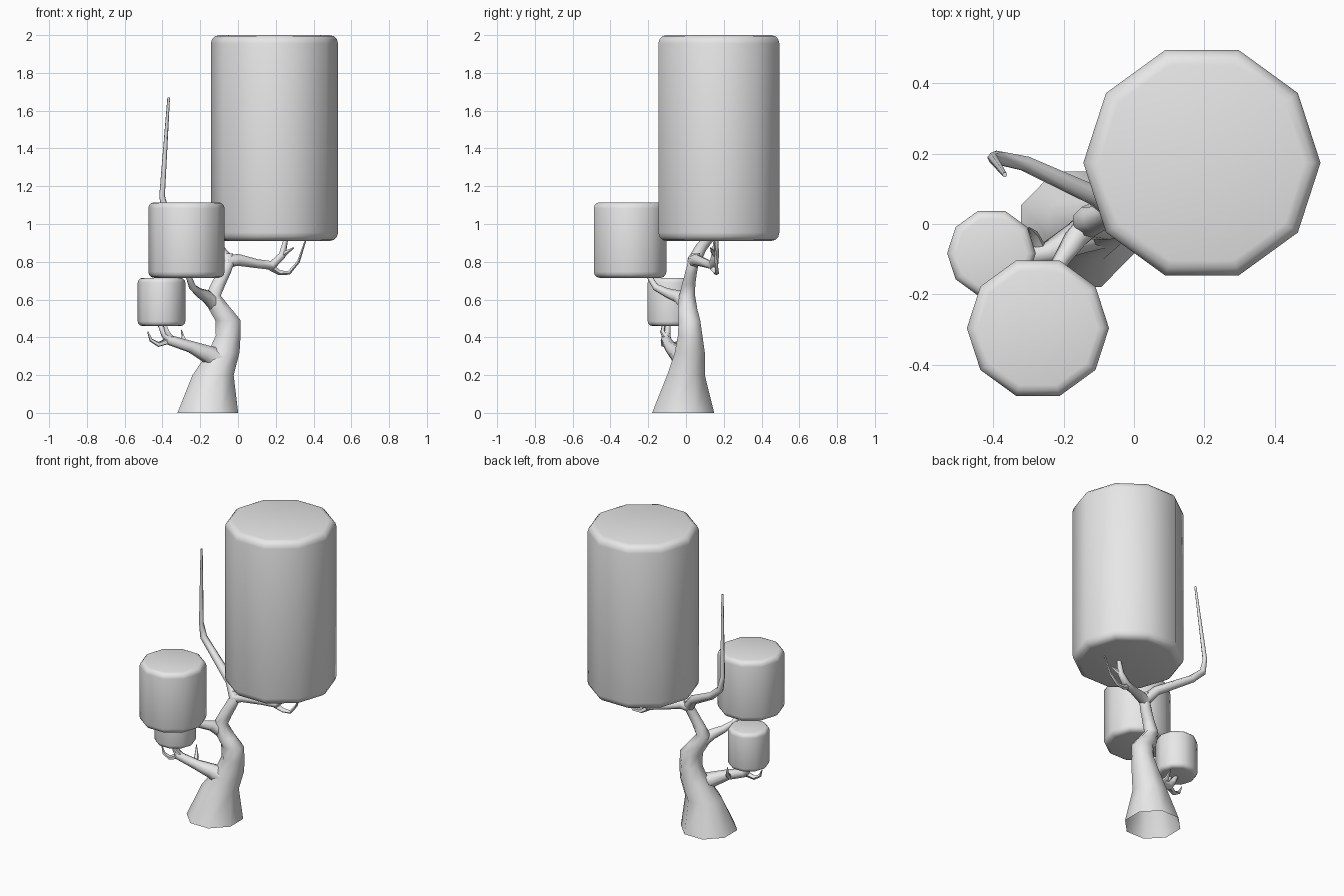
import bpy, bmesh
from math import cos, sin, pi, radians
from mathutils import Vector

cube = bpy.data.objects.get("Cube")
if cube:
    bpy.data.objects.remove(cube, do_unlink=True)

grey = bpy.data.materials.new("plain_grey")
grey.use_nodes = True
grey.diffuse_color = (0.8, 0.8, 0.8, 1)
grey.node_tree.nodes["Principled BSDF"].inputs["Base Color"].default_value = (0.8, 0.8, 0.8, 1)


def finish(name, bm, angle):
    bmesh.ops.recalc_face_normals(bm, faces=bm.faces)
    mesh = bpy.data.meshes.new(name)
    bm.to_mesh(mesh)
    bm.free()
    mesh.materials.append(grey)
    obj = bpy.data.objects.new(name, mesh)
    bpy.context.collection.objects.link(obj)
    bpy.ops.object.select_all(action="DESELECT")
    obj.select_set(True)
    bpy.context.view_layer.objects.active = obj
    bpy.ops.object.shade_smooth_by_angle(angle=radians(angle))
    return obj


def bridge(bm, rings):
    for low, high in zip(rings, rings[1:]):
        n = len(low)
        for i in range(n):
            bm.faces.new((low[i], low[(i + 1) % n], high[(i + 1) % n], high[i]))


def canopy(name, x, y, bottom, top, radius, bevel):
    """Ten-sided drum with rounded rims."""
    bm = bmesh.new()
    steps = [k * pi / 6 for k in range(4)]
    profile = [(radius - bevel + bevel * sin(a), bottom + bevel - bevel * cos(a)) for a in steps]
    profile += [(r, top + bottom - z) for r, z in reversed(profile)]
    rings = [[bm.verts.new((x + r * cos(i * pi / 5), y + r * sin(i * pi / 5), z))
              for i in range(10)] for r, z in profile]
    bridge(bm, rings)
    bm.faces.new(rings[0])
    bm.faces.new(rings[-1])
    return finish(name, bm, 40)


def branch(name, points, radii, sides=6):
    """Tapering tube swept along a path."""
    bm = bmesh.new()
    pts = [Vector(p) for p in points]
    side = None
    rings = []
    for i, (p, r) in enumerate(zip(pts, radii)):
        before = (p - pts[i - 1]).normalized() if i else Vector()
        after = (pts[i + 1] - p).normalized() if i + 1 < len(pts) else Vector()
        along = (before + after).normalized()
        side = side or along.orthogonal()
        side = (side - along * side.dot(along)).normalized()
        other = along.cross(side)
        rings.append([bm.verts.new(p + r * (side * cos(a) + other * sin(a)))
                      for a in (k * 2 * pi / sides for k in range(sides))])
    bridge(bm, rings)
    bm.faces.new(rings[-1])
    return finish(name, bm, 70)


# Foliage drums
canopy("large_canopy", 0.193, 0.174, 0.91, 2.0, 0.337, 0.045)
canopy("medium_canopy", -0.273, -0.296, 0.715, 1.115, 0.202, 0.032)
canopy("small_canopy", -0.405, -0.083, 0.46, 0.715, 0.126, 0.025)

# Trunk: open base, broken shoulder, narrow leaning top
trunk_rings = [  # height, centre x, centre y, half width, half depth
    (0, -0.16, -0.015, 0.174, 0.178),
    (0.2, -0.132, 0, 0.118, 0.108),
    (0.32, -0.075, 0.02, 0.09, 0.086),
    (0.41, -0.052, 0.022, 0.071, 0.07),
    (0.49, -0.053, 0.018, 0.073, 0.062),
    (0.55, -0.095, 0.008, 0.065, 0.056),
    (0.62, -0.132, 0.006, 0.044, 0.046),
    (0.68, -0.105, 0.014, 0.042, 0.038),
    (0.74, -0.076, 0.026, 0.04, 0.034),
    (0.8, -0.05, 0.04, 0.036, 0.032),
    (0.845, -0.05, 0.052, 0.024, 0.024),
]
bm = bmesh.new()
rings = [[bm.verts.new((x + w * cos(a), y + d * sin(a), z))
          for a in ((k + 0.5) * pi / 4 for k in range(8))] for z, x, y, w, d in trunk_rings]
bridge(bm, rings)
bm.faces.new(rings[-1])
finish("trunk", bm, 50)

# Lower branch and its twigs, under the small canopy
branch("lower_branch",
       [(-0.08, 0, 0.27), (-0.17, -0.045, 0.315), (-0.25, -0.085, 0.35),
        (-0.36, -0.105, 0.385), (-0.39, -0.1, 0.42), (-0.42, -0.09, 0.48)],
       [0.07, 0.046, 0.032, 0.028, 0.02, 0.01])
branch("lower_hook_twig",
       [(-0.36, -0.105, 0.385), (-0.42, -0.12, 0.362), (-0.46, -0.125, 0.385), (-0.478, -0.12, 0.43)],
       [0.02, 0.014, 0.01, 0.003], 5)
branch("lower_upright_twig",
       [(-0.35, -0.1, 0.39), (-0.375, -0.125, 0.43), (-0.39, -0.115, 0.48)],
       [0.018, 0.013, 0.008], 5)
branch("lower_thorn",
       [(-0.265, -0.075, 0.35), (-0.285, -0.03, 0.375), (-0.3, -0.01, 0.44)],
       [0.02, 0.014, 0.002], 5)

# Middle branch, carrying the medium canopy
branch("middle_branch",
       [(-0.12, 0.005, 0.57), (-0.165, -0.04, 0.615), (-0.205, -0.1, 0.635),
        (-0.24, -0.16, 0.665), (-0.265, -0.2, 0.73)],
       [0.042, 0.036, 0.026, 0.02, 0.014])

# Right branch and its twigs, under the large canopy
branch("right_branch",
       [(-0.06, 0.04, 0.8), (0.0, 0.055, 0.81), (0.1, 0.11, 0.79), (0.18, 0.145, 0.78),
        (0.235, 0.155, 0.835), (0.255, 0.16, 0.93)],
       [0.036, 0.032, 0.024, 0.026, 0.02, 0.012])
branch("right_hook_twig",
       [(0.17, 0.14, 0.775), (0.22, 0.16, 0.742), (0.27, 0.165, 0.742),
        (0.32, 0.16, 0.8), (0.36, 0.15, 0.92)],
       [0.02, 0.014, 0.011, 0.008, 0.004], 5)
branch("right_short_twig",
       [(0.235, 0.155, 0.835), (0.265, 0.14, 0.855), (0.295, 0.13, 0.875)],
       [0.016, 0.01, 0.003], 5)

# Bare back branch, bending into a long upright shoot
branch("back_branch",
       [(-0.05, 0.04, 0.8), (-0.11, 0.08, 0.875), (-0.31, 0.172, 0.99),
        (-0.385, 0.188, 1.06), (-0.402, 0.188, 1.15), (-0.367, 0.14, 1.67)],
       [0.036, 0.03, 0.024, 0.022, 0.015, 0.007])
